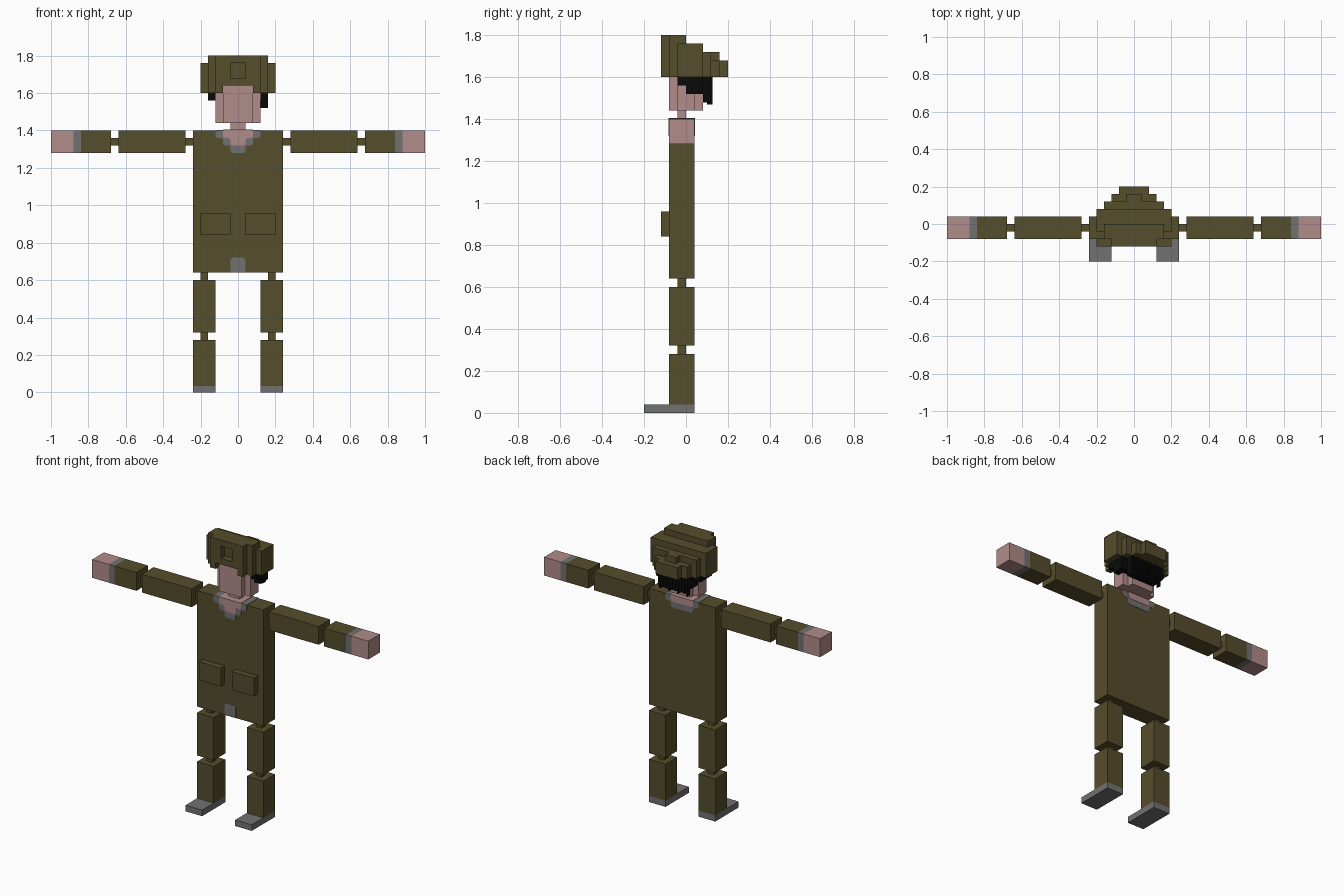
import bpy, bmesh
from mathutils import Vector

if "Cube" in bpy.data.objects:
    bpy.data.objects.remove(bpy.data.objects["Cube"])

U = 0.04  # size of one block


def material(name, rgb):
    m = bpy.data.materials.new(name)
    m.diffuse_color = (*rgb, 1)
    m.use_nodes = True
    m.node_tree.nodes["Principled BSDF"].inputs["Base Color"].default_value = m.diffuse_color
    return m


OLIVE = material("olive cloth", (0.091, 0.074, 0.025))
SKIN = material("skin", (0.44, 0.262, 0.254))
GREY = material("grey trim", (0.165, 0.165, 0.165))
BLACK = material("black hair", (0.003, 0.003, 0.003))


def finish(name, bm, mat):
    bmesh.ops.recalc_face_normals(bm, faces=bm.faces)
    me = bpy.data.meshes.new(name)
    bm.to_mesh(me)
    bm.free()
    me.materials.append(mat)
    ob = bpy.data.objects.new(name, me)
    bpy.context.collection.objects.link(ob)
    return ob


def cells(boxes):
    return {(x, y, z) for x0, x1, y0, y1, z0, z1 in boxes
            for x in range(x0, x1) for y in range(y0, y1) for z in range(z0, z1)}


def blocks(name, mat, boxes, cut=()):
    """Outer skin of a union of block ranges (x0, x1, y0, y1, z0, z1)."""
    solid = cells(boxes) - cells(cut)
    bm = bmesh.new()
    for c in solid:
        for axis in range(3):
            for side in (0, 1):
                n = list(c)
                n[axis] += 2 * side - 1
                if tuple(n) in solid:
                    continue
                a, b = (axis + 1) % 3, (axis + 2) % 3
                quad = []
                for da, db in ((0, 0), (1, 0), (1, 1), (0, 1)):
                    p = Vector(c)
                    p[axis] += side
                    p[a] += da
                    p[b] += db
                    quad.append(bm.verts.new(p * U))
                bm.faces.new(quad if side else quad[::-1])
    bmesh.ops.remove_doubles(bm, verts=bm.verts, dist=1e-4)
    bmesh.ops.dissolve_limit(bm, angle_limit=0.01, verts=bm.verts, edges=bm.edges)
    return finish(name, bm, mat)


def plate(name, mat, half, y, thick):
    """Thin upright plate from the right half of its outline (x, z)."""
    pts = half + [(-x, z) for x, z in reversed(half) if x]
    bm = bmesh.new()
    f = bm.faces.new([bm.verts.new((x, y, z)) for x, z in pts])
    ext = bmesh.ops.extrude_face_region(bm, geom=[f])
    for v in ext["geom"]:
        if isinstance(v, bmesh.types.BMVert):
            v.co.y += thick
    return finish(name, bm, mat)


def slab(name, mat, lo, hi):
    bm = bmesh.new()
    bmesh.ops.create_cube(bm, size=1)
    lo, hi = Vector(lo), Vector(hi)
    for v in bm.verts:
        v.co = (lo + hi) / 2 + v.co * (hi - lo)
    return finish(name, bm, mat)


# Torso
blocks("torso", OLIVE, [(-6, 6, -2, 1, 16, 35)])

# Limbs, mirrored left and right
for side, s in (("right", 1), ("left", -1)):
    def limb(name, mat, x0, x1, *rest):
        blocks(f"{side}_{name}", mat, [(*sorted((s * x0, s * x1)), *rest)])
    limb("shoulder_joint", OLIVE, 6, 7, -1, 0, 33, 34)
    limb("upper_arm", OLIVE, 7, 16, -2, 1, 32, 35)
    limb("elbow_joint", OLIVE, 16, 17, -1, 0, 33, 34)
    limb("forearm", OLIVE, 17, 21, -2, 1, 32, 35)
    limb("cuff", GREY, 21, 22, -2, 1, 32, 35)
    limb("hand", SKIN, 22, 25, -2, 1, 32, 35)
    limb("hip_joint", OLIVE, 4, 5, -1, 0, 15, 16)
    limb("thigh", OLIVE, 3, 6, -2, 1, 8, 15)
    limb("knee_joint", OLIVE, 4, 5, -1, 0, 7, 8)
    limb("shin", OLIVE, 3, 6, -2, 1, 1, 7)
    limb("shoe", GREY, 3, 6, -5, 1, 0, 1)
    limb("pocket", OLIVE, 1, 5, -3, -2, 21, 24)

# Neckline and fly, as thin plates on the torso
collar = [(0.12, 1.4), (0.12, 1.37), (0.11, 1.36), (0.09, 1.36), (0.08, 1.35),
          (0.08, 1.33), (0.07, 1.32), (0.05, 1.32), (0.04, 1.31), (0.04, 1.29), (0.03, 1.28)]
opening = [(0.08, 1.4), (0.08, 1.37), (0.07, 1.36), (0.05, 1.36), (0.04, 1.35),
           (0.04, 1.33), (0.03, 1.32)]
plate("collar_front", GREY, collar, -0.08, -0.002)
plate("neck_opening_front", SKIN, opening, -0.08, -0.004)
plate("collar_back", GREY, collar[:6] + [(0.07, 1.32)], 0.04, 0.002)
plate("neck_opening_back", SKIN, [(0.08, 1.4), (0.08, 1.37), (0.07, 1.36)], 0.04, 0.004)
slab("collar_top", GREY, (-0.12, -0.082, 1.399), (0.12, 0.042, 1.402))
slab("neck_opening_top", SKIN, (-0.08, -0.084, 1.399), (0.08, 0.044, 1.404))
plate("fly", GREY, [(0.04, 0.64), (0.04, 0.71), (0.03, 0.72)], -0.08, -0.002)

# Neck and head
blocks("neck", SKIN, [(-1, 1, -1, 0, 35, 36)])
blocks("head", SKIN, [(-2, 2, -2, 2, 36, 41), (-3, 3, -1, 1, 36, 40)])

# Hair below the helmet, with raised strands
blocks("hair", BLACK, [(-4, -3, -1, 2, 39, 40), (3, 4, -1, 2, 39, 40),
                       (3, 4, 0, 2, 38, 40), (-3, 3, 2, 3, 38, 40),
                       (-2, 3, 2, 3, 37, 40), (-3, 3, 1, 2, 38, 40)])
for i in range(10):
    x = -0.1 + i * 0.022
    slab("hair_strand", BLACK, (x, 0.1, 1.47 + 0.01 * (i % 3)), (x + 0.011, 0.126, 1.6))

# Helmet with a square recess and a brow notch
blocks("helmet", OLIVE,
       [(-3, 3, -3, -2, 40, 45), (-4, 4, -2, 0, 40, 45), (-5, 5, -1, 2, 40, 44),
        (-4, 4, 2, 3, 40, 43), (-3, 3, 3, 4, 40, 42), (-1, 1, 3, 4, 42, 43),
        (-2, 2, 4, 5, 40, 42)],
       cut=[(-1, 1, -3, -2, 42, 44), (-2, 2, -3, 2, 40, 41)])
